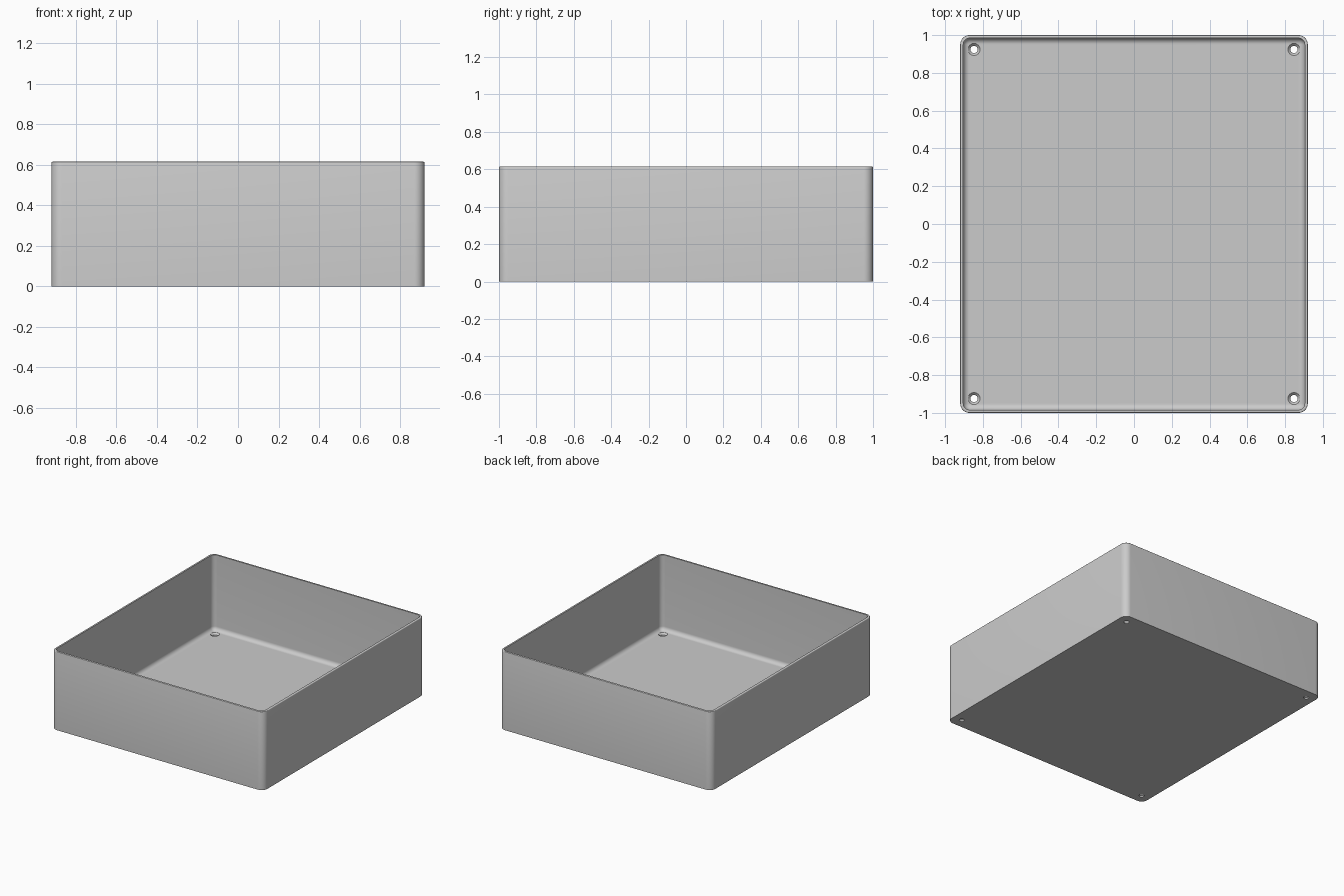
import bpy, bmesh, math
from mathutils import Vector

old = bpy.data.objects.get("Cube")
if old:
    bpy.data.objects.remove(old, do_unlink=True)

HX, HY, H = 0.92, 1.0, 0.615      # outer half sizes and height
R, WALL, FLOOR = 0.05, 0.016, 0.024
FILLET, LIP = 0.032, 0.005
HOLE_X, HOLE_Y = 0.847, 0.924
SEG = 10

grey = bpy.data.materials.new("grey_plastic")
grey.use_nodes = True
colour = (0.6, 0.6, 0.6, 1)
grey.diffuse_color = colour
grey.node_tree.nodes["Principled BSDF"].inputs["Base Color"].default_value = colour


def make_object(name, bm):
    bmesh.ops.recalc_face_normals(bm, faces=bm.faces)
    mesh = bpy.data.meshes.new(name)
    bm.to_mesh(mesh)
    bm.free()
    mesh.materials.append(grey)
    ob = bpy.data.objects.new(name, mesh)
    bpy.context.collection.objects.link(ob)
    return ob


def rounded_ring(bm, inset, z):
    """Rounded rectangle, inset from the outer wall."""
    r = max(R - inset, 0.002)
    ring = []
    for k, (sx, sy) in enumerate([(1, 1), (-1, 1), (-1, -1), (1, -1)]):
        centre = Vector((sx * (HX - inset - r), sy * (HY - inset - r), z))
        for i in range(SEG + 1):
            a = math.pi / 2 * (k + i / SEG)
            ring.append(bm.verts.new(centre + Vector((math.cos(a), math.sin(a), 0)) * r))
    return ring


def circle_ring(bm, r, z, n=32):
    return [bm.verts.new((r * math.cos(2 * math.pi * i / n),
                          r * math.sin(2 * math.pi * i / n), z)) for i in range(n)]


def skin(bm, rings):
    """Join rings into a closed solid with capped ends."""
    for a, b in zip(rings, rings[1:]):
        for i in range(len(a)):
            j = (i + 1) % len(a)
            bm.faces.new((a[i], a[j], b[j], b[i]))
    bm.faces.new(rings[0])
    bm.faces.new(rings[-1])


# Box shell: outer wall, softened rim, inner wall, floor fillet
profile = [(0, 0), (0, H - LIP)]
for i in range(1, 4):
    a = math.pi / 2 * i / 3
    profile.append((LIP * (1 - math.cos(a)), H - LIP * (1 - math.sin(a))))
profile += [(WALL, H)]
for i in range(9):
    a = math.pi / 2 * i / 8
    profile.append((WALL + FILLET * (1 - math.cos(a)), FLOOR + FILLET * (1 - math.sin(a))))
bm = bmesh.new()
skin(bm, [rounded_ring(bm, inset, z) for inset, z in profile])
box = make_object("open_box", bm)

# Countersunk screw holes in the four floor corners
cutters = []
for sx in (-1, 1):
    for sy in (-1, 1):
        bm = bmesh.new()
        skin(bm, [circle_ring(bm, r, z) for r, z in
                  [(0.019, -0.05), (0.019, FLOOR - 0.013), (0.032, FLOOR), (0.032, FLOOR + 0.05)]])
        cutter = make_object("hole_cutter", bm)
        cutter.location = (sx * HOLE_X, sy * HOLE_Y, 0)
        cutter.hide_render = True
        cutters.append(cutter)
        mod = box.modifiers.new("screw_hole", 'BOOLEAN')
        mod.operation, mod.solver, mod.object = 'DIFFERENCE', 'EXACT', cutter

bpy.context.view_layer.objects.active = box
box.select_set(True)
for mod in list(box.modifiers):
    bpy.ops.object.modifier_apply(modifier=mod.name)
for cutter in cutters:
    bpy.data.objects.remove(cutter, do_unlink=True)
bpy.ops.object.shade_smooth_by_angle(angle=math.radians(35))
